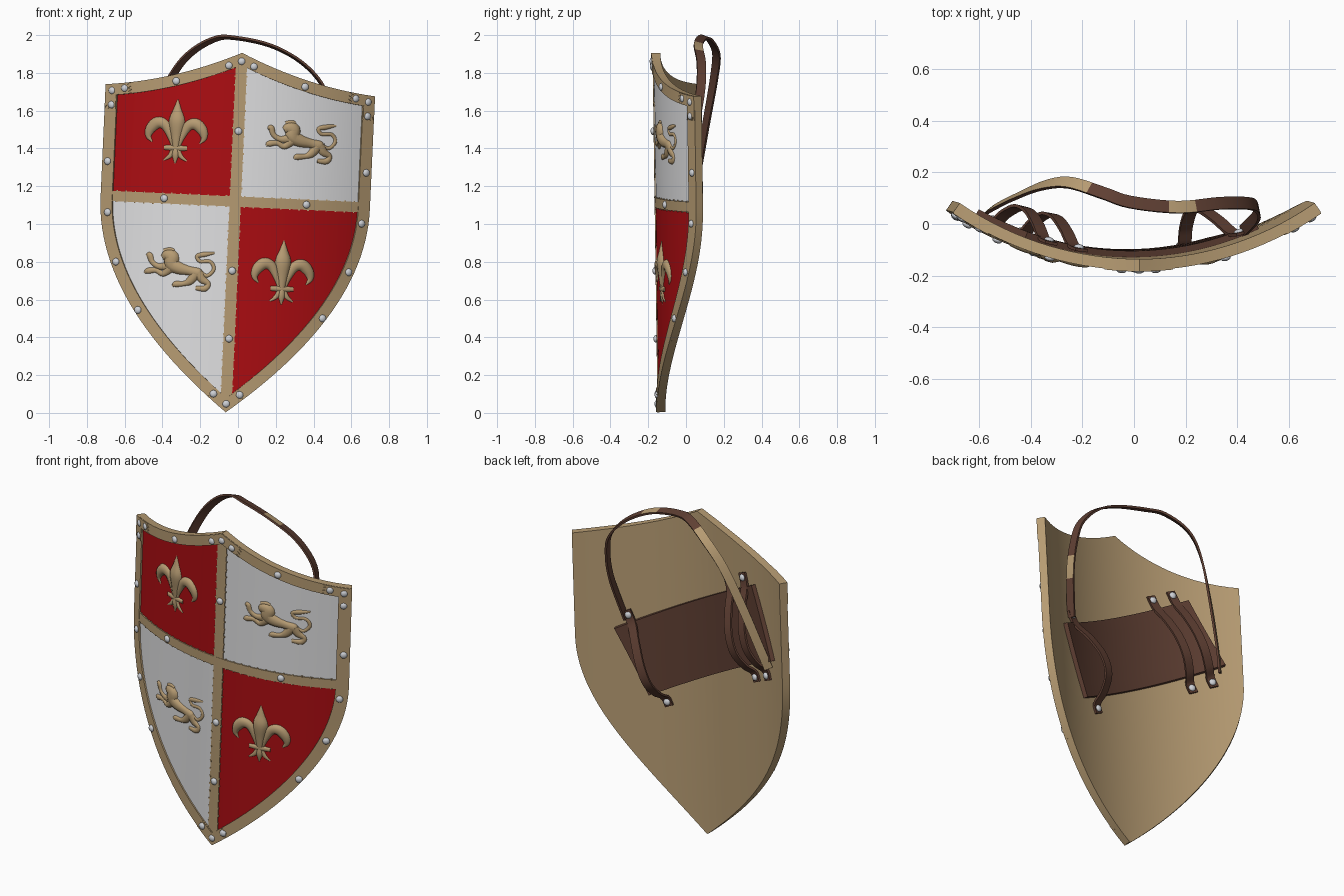
import bpy, bmesh, math
from mathutils import Vector, Matrix

if "Cube" in bpy.data.objects:
    bpy.data.objects.remove(bpy.data.objects["Cube"])

def mat(name, r, g, b):
    m = bpy.data.materials.new(name)
    m.diffuse_color = (r, g, b, 1)
    m.use_nodes = True
    m.node_tree.nodes["Principled BSDF"].inputs["Base Color"].default_value = m.diffuse_color
    return m

TAN = mat("tan", .47, .33, .17)
RED = mat("red", .42, .004, .006)
WHITE = mat("white", .75, .75, .76)
BROWN = mat("brown_leather", .115, .05, .033)
STEEL = mat("rivet_steel", .62, .64, .68)

# ---- curved, slightly tilted shield surface: (u, v) on the face, d out of it
R, W, VS, VT = 1.23, .70, 1.11, 1.707
CO, SI = math.cos(math.radians(2.6)), math.sin(math.radians(2.6))

def S(u, v, d=0):
    c = math.sqrt(R * R - u * u)
    y = -.143 - .014 * (v - .95) + R - c - d * c / R
    U = u + d * u / R
    return Vector((-.065 + U * CO + v * SI, y, .003 + v * CO - U * SI))

def local(x, z):
    dx, dz = x + .065, z - .003
    return dx * CO - dz * SI, dx * SI + dz * CO

def P(s, v):
    """Point of the heater outline: s across (-1..1), v upwards."""
    u = s * W * (1 - (1 - v / VS) ** 2 if v < VS else 1)
    t = abs(u) / W
    top = .198 * (1 - t) - .132 * t * (1 - t)
    return u, v + top * max(0, (v - VS) / (VT - VS))

def finish(bm, name, mats, angle=35):
    bmesh.ops.recalc_face_normals(bm, faces=bm.faces)
    me = bpy.data.meshes.new(name)
    bm.to_mesh(me)
    bm.free()
    ob = bpy.data.objects.new(name, me)
    bpy.context.collection.objects.link(ob)
    for m in mats:
        me.materials.append(m)
    bpy.ops.object.select_all(action='DESELECT')
    ob.select_set(True)
    bpy.context.view_layer.objects.active = ob
    bpy.ops.object.shade_smooth_by_angle(angle=math.radians(angle))
    return ob

def slab(name, grid, d0, d1, m, closed=False):
    """Plate of (u, v) rows between two heights over the shield surface."""
    bm = bmesh.new()
    A, B = [[[bm.verts.new(S(u, v, d)) for u, v in row] for row in grid] for d in (d1, d0)]
    n, k = len(grid), len(grid[0])
    for i in range(n if closed else n - 1):
        j = (i + 1) % n
        for c in range(k - 1):
            for G in (A, B):
                bm.faces.new((G[i][c], G[i][c + 1], G[j][c + 1], G[j][c]))
        for c in (0, k - 1):
            bm.faces.new((A[i][c], A[j][c], B[j][c], B[i][c]))
    if not closed:
        for i in (0, n - 1):
            for c in range(k - 1):
                bm.faces.new((A[i][c], A[i][c + 1], B[i][c + 1], B[i][c]))
    return finish(bm, name, [m])

def span(a, b, n):
    return [a + (b - a) * i / n for i in range(n + 1)]

# board and the four quarters
slab("board", [[P(s, v) for s in span(-1, 1, 32)] for v in span(.003, VT, 40)], -.02, .012, TAN)
BV = 1.117
for side, nm in ((-1, "left"), (1, "right")):
    for lo, hi, lv in ((.06, BV, "lower"), (BV, VT - .02, "upper")):
        m = RED if (side < 0) == (lv == "upper") else WHITE
        slab(f"{lv}_{nm}_quarter", [[P(s, v) for s in span(0, side * .95, 14)]
             for v in span(lo, hi, 20)], .011, .016, m)

# cross bars
slab("upright_bar", [[(u, v) for u in (-.029, 0, .029)] for v in span(.05, 1.86, 10)], .011, .021, TAN)
slab("cross_bar", [[(u, v) for v in (BV - .027, BV + .027)] for u in span(-.66, .66, 24)], .011, .0225, TAN)

# rim following the outline, with notched corner plates
N = 40
out = ([P(1, v) for v in span(0, VT, N)] + [P(s, VT) for s in span(1, -1, 32)[1:]]
       + [P(-1, v) for v in span(VT, 0, N)[1:-1]])
pts = [Vector(p) for p in out]
rim = []
for i, p in enumerate(pts):
    a = (p - pts[i - 1]).normalized()
    b = (pts[(i + 1) % len(pts)] - p).normalized()
    n1, n2 = Vector((-a.y, a.x)), Vector((-b.y, b.x))
    rim.append([p, p + .06 * (n1 + n2) / (1 + n1.dot(n2))])
slab("rim", rim, .010, .024, TAN, True)
for nm, c, h in (("tip", 0, 2), ("right", N, 3), ("peak", N + 16, 3), ("left", N + 32, 3)):
    rows = [[rim[i % len(rim)][0].lerp(rim[i % len(rim)][1], k) for k in span(.03, .97, 6)]
            for i in range(c - h, c + h + 1)]
    for end, nxt in ((0, 1), (-1, -2)):
        for k in (1, 3, 5):
            rows[end][k] = rows[end][k].lerp(rows[nxt][k], .45)
    slab(nm + "_corner_plate", rows, .02, .028, TAN)

# stitches along the bar edges
bm = bmesh.new()
spots = [(s * .029, v) for s in (-1, 1) for v in span(.14, 1.78, 36)]
spots += [(u, BV + s * .027) for s in (-1, 1) for u in span(-.62, .62, 26)]
for u, v in spots:
    bmesh.ops.create_cube(bm, size=.009, matrix=Matrix.Translation(S(u, v, .017)))
finish(bm, "stitches", [TAN])

# rivets
def rivets(name, spots, d, r=.02):
    bm = bmesh.new()
    for u, v in spots:
        n = (S(u, v, 1) - S(u, v)).normalized()
        M = Matrix.Translation(S(u, v, d)) @ n.to_track_quat('Z', 'Y').to_matrix().to_4x4()
        bmesh.ops.create_uvsphere(bm, u_segments=12, v_segments=8, radius=r,
                                  matrix=M @ Matrix.Diagonal((1, 1, .6, 1)))
    finish(bm, name, [STEEL], 60)

half = [(.665, 1.675), (.60, 1.69), (.665, 1.60), (.672, 1.30), (.66, 1.03), (.605, .77),
        (.48, .52), (.068, .095), (.065, 1.835), (.335, 1.74), (.37, BV)]
rivets("front_rivets", half + [(-u, v) for u, v in half]
       + [(0, .045), (0, 1.86), (0, 1.49), (0, .75), (0, .39)], .025)

# ---- raised emblems made of tapering strokes
def spline(ps, steps=5):
    ps = [Vector(p) for p in ps]
    q = [2 * ps[0] - ps[1]] + ps + [2 * ps[-1] - ps[-2]]
    res = []
    for i in range(1, len(q) - 2):
        a, b, c, d = q[i - 1:i + 3]
        for k in range(steps):
            t = k / steps
            res.append(.5 * (2 * b + (c - a) * t + (2 * a - 5 * b + 4 * c - d) * t * t
                             + (3 * b - a - 3 * c + d) * t ** 3))
    return res + [ps[-1]]

def emblem(name, strokes, cu, cv, k=1):
    bm = bmesh.new()
    for st in strokes:
        path = spline(st)
        rings = []
        for i, p in enumerate(path):
            t = path[min(i + 1, len(path) - 1)] - path[max(i - 1, 0)]
            n = Vector((-t.y, t.x)).normalized()
            r = max(p.z, .001) * k
            rings.append([bm.verts.new(S(cu + p.x * k + n.x * r * math.cos(a),
                                         cv + p.y * k + n.y * r * math.cos(a), .015 + .65 * r * math.sin(a)))
                          for a in [math.tau * j / 10 for j in range(10)]])
        for a, b in zip(rings, rings[1:]):
            for j in range(10):
                bm.faces.new((a[j - 1], a[j], b[j], b[j - 1]))
        bm.faces.new(rings[0])
        bm.faces.new(rings[-1])
    finish(bm, name, [TAN], 50)

petal = [(.012, -.08, .009), (.03, -.02, .018), (.06, .035, .026), (.10, .047, .031),
         (.135, .015, .027), (.145, -.025, .016), (.125, -.055, .003)]
foot = [(.012, -.09, .011), (.028, -.125, .012), (.06, -.15, .004)]
lily = [[(0, .175, .002), (0, .12, .022), (0, .06, .042), (0, -.02, .028), (0, -.08, .016)],
        [(0, -.08, .014), (0, -.12, .018), (0, -.165, .003)],
        [(-.06, -.083, .012), (0, -.083, .016), (.06, -.083, .012)]]
for st in (petal, foot):
    lily += [st, [(-u, v, r) for u, v, r in st]]
emblem("upper_lily", lily, -.324, 1.469)
emblem("lower_lily", lily, .264, .749)

lion = [[(-17, 11, 3), (-13, 13, 6), (-8, 12, 7), (-8, 5, 7), (0, 1, 6), (10, -1, 4.5), (19, -3, 5), (22, -4, 2)],
        [(-16, 18, 2), (-10, 19, 2.5), (-6, 18, 2)],
        [(-10, 3, 5), (-20, 2, 3), (-27, 6, 2.5), (-30, 13, 3), (-33, 12, 1)],
        [(-9, 1, 5), (-16, -5, 3), (-23, -2, 2.5), (-31, -3, 3), (-34, -5, 1)],
        [(17, -3, 5), (11, -11, 4), (5, -14, 2.5), (-3, -15, 3), (-6, -17, 1)],
        [(19, -3, 5), (23, -9, 4), (29, -13, 2.5), (26, -18, 3), (17, -18, 2)],
        [(20, -2, 2), (28, -5, 1.8), (34, 2, 1.8), (30, 9, 1.8), (20, 9, 1.8), (17, 14, 2), (24, 16, 2.5), (34, 18, 1)]]
emblem("upper_lion", lion, .328, 1.447, .0053)
emblem("lower_lion", lion, -.276, .745, .0053)

# ---- leather on the back
def ribbon(name, path, outward, hw, th, tan_rule=None):
    bm = bmesh.new()
    rings = []
    for i, p in enumerate(path):
        t = (path[min(i + 1, len(path) - 1)] - path[max(i - 1, 0)]).normalized()
        w = t.cross(outward(p)).normalized()
        o = w.cross(t).normalized()
        rings.append([bm.verts.new(p + w * a * hw + o * b * th / 2)
                      for a, b in ((-1, -1), (1, -1), (1, 1), (-1, 1))])
    for p, a, b in zip(path, rings, rings[1:]):
        for j in range(4):
            f = bm.faces.new((a[j - 1], a[j], b[j], b[j - 1]))
            if tan_rule and j == 3 and tan_rule(p):
                f.material_index = 1
    bm.faces.new(rings[0])
    bm.faces.new(rings[-1])
    finish(bm, name, [BROWN, TAN])

# slanted arm pad
ax, up = Vector((.885, -.466)), Vector((.466, .885))
pad = [[local(*(Vector((-.066, 1.19)) + ax * a + up * b)) for b in span(-.21, .21, 6)]
       for a in span(-.52, .52, 20)]
slab("arm_pad", pad, -.045, -.019, BROWN)

# arm loops: (top x, z, bottom x, z, lift)
ends = []
for i, (x0, z0, x1, z1, k) in enumerate(((.42, 1.22, .19, .74, 1.3), (-.22, 1.57, -.45, 1.075, 1),
                                         (-.34, 1.63, -.56, 1.13, .9))):
    path = []
    for t, h in ((-.05, 0), (.1, .01), (.28, .06), (.5, .10), (.7, .10), (.86, .055), (.95, .005), (1.05, 0)):
        path.append(S(*local(x0 + (x1 - x0) * t, z0 + (z1 - z0) * t), -.032 - h * k))
    ends += [local(x0, z0), local(x1, z1)]
    ribbon(f"arm_loop_{i + 1}", spline(path), lambda p: Vector((-p.x * .6, 1, 0)), .026, .012)
rivets("strap_rivets", ends, -.041)

# long carrying strap over the top
carry = [(.42, -.03, 1.2), (.475, .03, 1.45), (.475, .065, 1.63), (.44, .08, 1.745), (.33, .08, 1.86),
         (.17, .065, 1.945), (-.015, .085, 1.985), (-.12, .12, 1.98), (-.25, .16, 1.905), (-.35, .15, 1.78),
         (-.45, .11, 1.55), (-.54, .065, 1.3), (-.575, .04, 1.19)]
ribbon("carrying_strap", spline(carry),
       lambda p: Vector((p.x + .05, .12 + max(0, -p.x) * .8, max(0, p.z - 1.5))), .024, .012,
       lambda p: p.x < -.15 or .15 < p.x < .25 or (p.x > .4 and 1.36 < p.z < 1.5))
